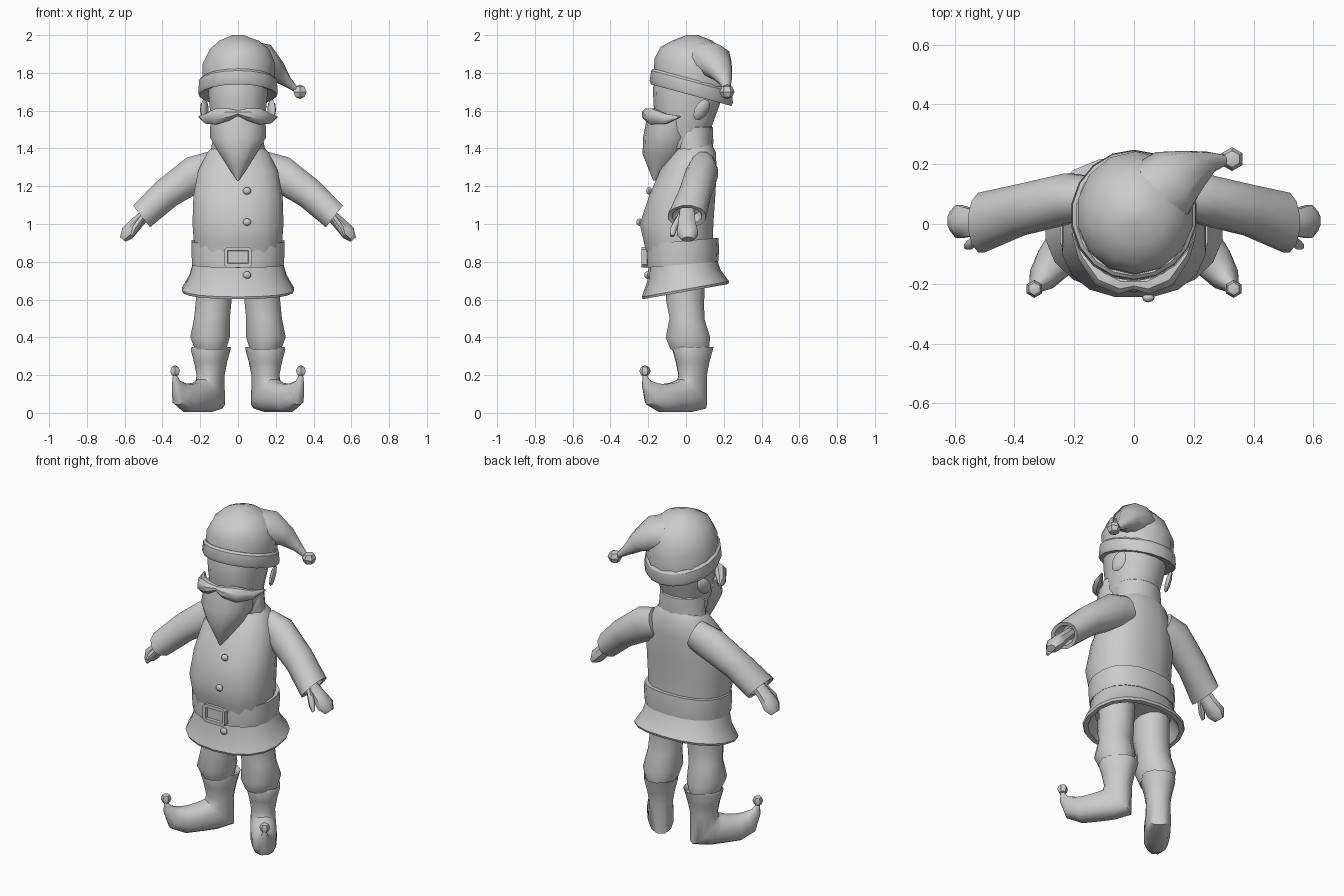
import bpy, bmesh, math
from mathutils import Euler, Vector

clay = bpy.data.materials.new("light_grey")
clay.diffuse_color = (0.6, 0.6, 0.6, 1)


def finish(name, bm, mirror=False, angle=40):
    bmesh.ops.recalc_face_normals(bm, faces=bm.faces)
    me = bpy.data.meshes.new(name)
    bm.to_mesh(me)
    bm.free()
    me.materials.append(clay)
    me.shade_smooth()
    me.set_sharp_from_angle(angle=math.radians(angle))
    ob = bpy.data.objects.new(name, me)
    bpy.context.collection.objects.link(ob)
    if mirror:
        m = ob.modifiers.new("mirror", 'MIRROR')
        m.use_mirror_merge = False
    return ob


def loft(name, rings, n=14, mirror=False, power=1.0, angle=40):
    """Skin ellipses: (x, y, z, rx, ry, pitch, roll, yaw), angles in degrees."""
    bm = bmesh.new()
    loops = []
    for r in rings:
        x, y, z, rx, ry, *rot = r
        rot = (list(rot) + [0, 0, 0])[:3]
        mat = Euler([math.radians(a) for a in rot]).to_matrix()
        loop = []
        for i in range(n):
            a = 2 * math.pi * (i + 0.5) / n
            c, s = math.cos(a), math.sin(a)
            p = Vector((math.copysign(abs(c) ** power, c) * rx,
                        math.copysign(abs(s) ** power, s) * ry, 0))
            loop.append(bm.verts.new(mat @ p + Vector((x, y, z))))
        loops.append(loop)
    for a, b in zip(loops, loops[1:]):
        for i in range(n):
            j = (i + 1) % n
            bm.faces.new((a[i], a[j], b[j], b[i]))
    bm.faces.new(loops[0])
    bm.faces.new(loops[-1])
    return finish(name, bm, mirror, angle)


def ball(name, loc, size, mirror=False, rot=(0, 0, 0), seg=8):
    bm = bmesh.new()
    bmesh.ops.create_uvsphere(bm, u_segments=seg, v_segments=max(4, seg // 2 + 1), radius=1)
    mat = Euler([math.radians(a) for a in rot]).to_matrix()
    for v in bm.verts:
        v.co = mat @ Vector([c * s for c, s in zip(v.co, size)]) + Vector(loc)
    return finish(name, bm, mirror)


# Jacket, belt and flared skirt
loft("jacket", [(0, -.03, .80, .225, .175), (0, -.04, .90, .237, .185),
                (0, -.05, 1.00, .245, .198), (0, -.02, 1.15, .24, .178),
                (0, .012, 1.28, .215, .153), (0, .045, 1.38, .165, .115),
                (0, .05, 1.42, .12, .09)], 16, power=.85)
loft("belt", [(0, -.02, .785, .22, .165, 5), (0, -.02, .785, .245, .192, 5),
              (0, -.02, .85, .25, .196, 5), (0, -.02, .91, .25, .192, 5),
              (0, -.02, .91, .22, .165, 5)], 18, power=.85, angle=30)
loft("skirt", [(0, -.02, .82, .235, .178, 5), (0, -.01, .73, .258, .195, 8),
               (0, -.003, .655, .30, .235, 10), (0, -.003, .642, .295, .23, 10),
               (0, -.003, .642, .27, .205, 10), (0, -.01, .72, .225, .17, 8)], 18, power=.88)

# Buckle with a recessed middle and a raised centre
bm = bmesh.new()
bmesh.ops.create_cube(bm, size=1)
for v in bm.verts:
    v.co = Vector((v.co.x * .15, v.co.y * .04 - .215, v.co.z * .108 + .825))
front = [f for f in bm.faces if f.calc_center_median().y < -.23]
bmesh.ops.inset_region(bm, faces=front, thickness=.028)
bmesh.ops.inset_region(bm, faces=front, thickness=.004, depth=-.014)
bmesh.ops.bevel(bm, geom=[e for e in bm.edges if all(abs(v.co.x) > .07 for v in e.verts)
                          and abs(e.verts[0].co.y - e.verts[1].co.y) > .02],
                offset=.015, segments=1, affect='EDGES')
finish("buckle", bm, angle=25)

# Coat buttons
for y, z in ((-.195, 1.175), (-.247, 1.01), (-.205, .73)):
    ball("button", (.048, y, z), (.022, .016, .02))

# Trousers
loft("trouser_leg", [(.125, 0, .76, .10, .105), (.128, -.005, .60, .098, .105),
                     (.138, .005, .50, .098, .095), (.148, .01, .40, .108, .122),
                     (.145, .02, .335, .085, .105)], 12, True)

# Boots: built toe-forward, then turned outward at the ankle
YAW = 36.7
sa, ca = math.sin(math.radians(YAW)), math.cos(math.radians(YAW))
boot = [(-.005, .325, .08, .09, 0), (-.005, .35, .094, .108, 0), (0, .335, .096, .108, 0),
        (0, .27, .08, .09, 0), (0, .20, .068, .076, 0), (.005, .10, .072, .112, -45),
        (.06, .088, .074, .093, -68), (.13, .082, .074, .08, -90), (.20, .078, .068, .076, -95),
        (.265, .10, .05, .065, -118), (.305, .155, .022, .028, -145), (.317, .20, .01, .01, -172)]
loft("boot", [(.145 + d * sa, .035 - d * ca, z, rx, ry, p, 0, YAW)
              for d, z, rx, ry, p in boot], 12, True, power=.85)
ball("toe_bell", (.333, -.217, .222), (.03, .03, .03), True, seg=6)

# Sleeves and mitten hands
loft("sleeve", [(.13, .09, 1.30, .09, .07, 0, 110), (.22, .085, 1.27, .10, .087, 0, 122),
                (.38, .047, 1.16, .085, .088, 0, 130), (.51, .005, 1.04, .075, .103, 0, 128),
                (.507, .005, 1.043, .055, .08, 0, 128), (.47, .01, 1.075, .04, .06, 0, 128)],
     12, True)
loft("hand", [(.47, .005, 1.07, .03, .04, 0, 128), (.545, .005, .995, .038, .05, 0, 130),
              (.585, .008, .952, .042, .06, 0, 135), (.61, .01, .918, .02, .035, 0, 140)],
     8, True, angle=50)
loft("thumb", [(.50, -.03, 1.04, .018, .022, 0, 128), (.545, -.066, .975, .021, .02, 0, 135),
               (.562, -.074, .937, .01, .012, 0, 145)], 6, True, angle=60)

# Head, collar and ears
loft("collar", [(0, .04, 1.38, .15, .10), (0, .035, 1.43, .14, .11),
                (0, .03, 1.51, .135, .112), (0, .025, 1.525, .12, .10)], 14)
loft("head", [(0, -.01, 1.40, .11, .11), (0, -.01, 1.50, .14, .14),
              (0, .003, 1.63, .155, .175), (0, .01, 1.72, .162, .185),
              (0, .02, 1.82, .16, .17)], 14, power=.9)
ball("ear", (.178, .083, 1.605), (.016, .04, .062), True, rot=(-32, 10, 25))

# Beard and moustache
loft("beard", [(0, -.09, 1.57, .148, .115), (0, -.10, 1.46, .153, .127),
               (0, -.115, 1.37, .10, .115), (0, -.14, 1.30, .054, .062),
               (0, -.168, 1.23, .005, .006)], 14, power=.95)
loft("moustache", [(0, -.20, 1.588, .015, .02, 0, 90, 0), (.045, -.205, 1.58, .034, .032, 0, 90, 10),
                   (.11, -.175, 1.57, .046, .038, 0, 90, 35),
                   (.165, -.105, 1.557, .028, .026, 0, 90, 60),
                   (.205, -.03, 1.568, .005, .005, 0, 90, 60)], 8, True)

# Hat: tilted band, dome, drooping tail and bobble
loft("hat_band", [(0, .028, 1.695, .165, .18, -15), (0, .028, 1.682, .205, .22, -15),
                  (0, .028, 1.70, .213, .228, -15), (0, .03, 1.755, .208, .222, -15),
                  (0, .03, 1.768, .195, .21, -15)], 18, angle=30)
loft("hat_dome", [(0, .032, 1.74, .195, .21, -15), (.005, .038, 1.84, .197, .208, -10),
                  (.008, .035, 1.92, .162, .17, -6), (.005, .033, 1.97, .108, .108),
                  (0, .033, 2.0, .03, .03)], 14, angle=60)
loft("hat_tail", [(.05, .08, 1.865, .11, .13, 0, 95, 20), (.125, .13, 1.86, .10, .122, 0, 112, 25),
                  (.20, .18, 1.81, .058, .07, 0, 130, 22), (.255, .207, 1.755, .03, .036, 0, 135, 15),
                  (.315, .215, 1.705, .012, .014, 0, 135, 8)], 10, angle=60)
ball("hat_bobble", (.328, .217, 1.70), (.04, .04, .038), seg=6)
